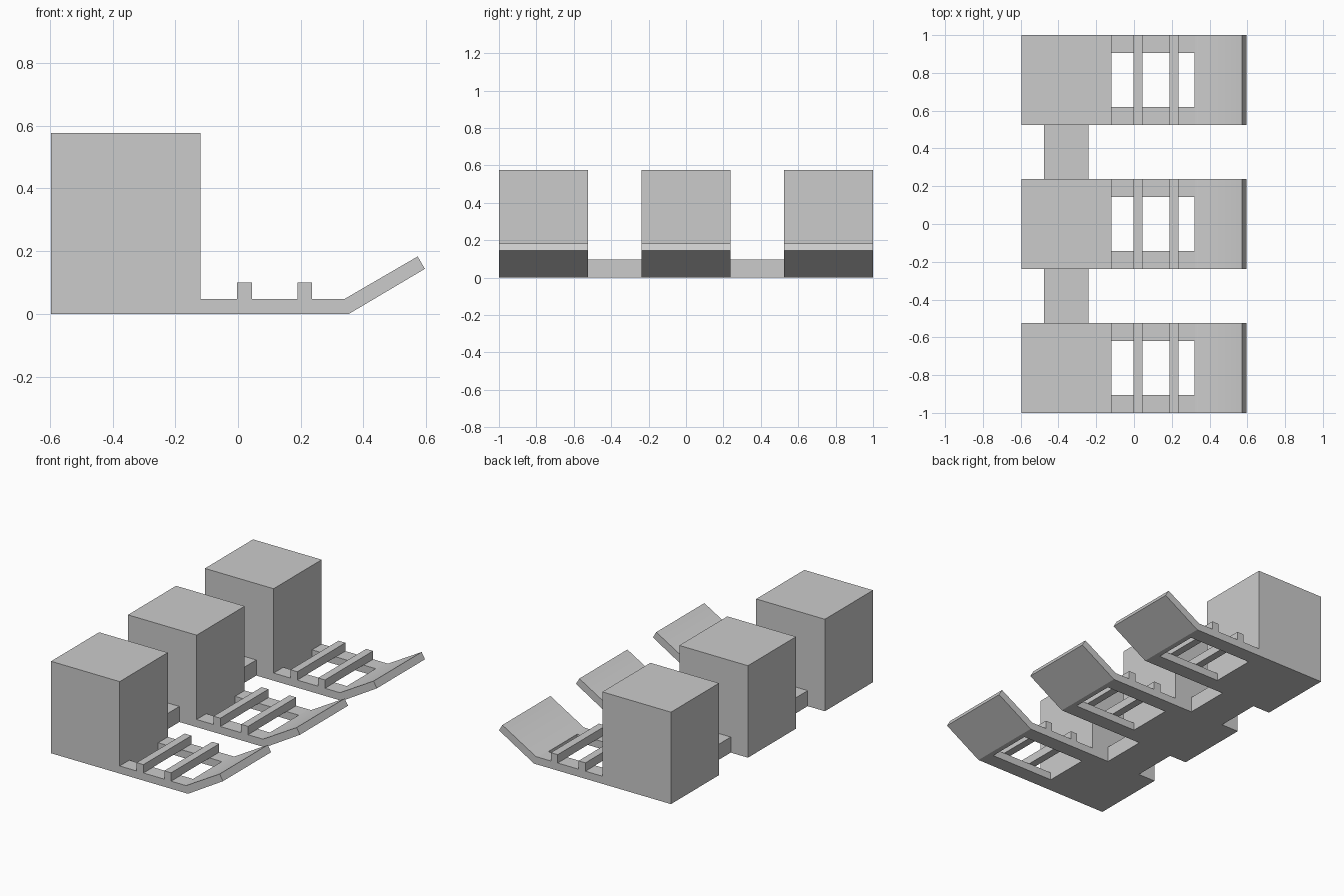
import bpy
import bmesh
import math

default = bpy.data.objects.get("Cube")
if default:
    bpy.data.objects.remove(default, do_unlink=True)

grey = bpy.data.materials.new("plain_grey")
grey.use_nodes = True
grey.diffuse_color = (0.6, 0.6, 0.6, 1)
grey.node_tree.nodes["Principled BSDF"].inputs["Base Color"].default_value = (0.6, 0.6, 0.6, 1)

U = 1 / 21              # base thickness, the unit of the design
HALF = 5 * U            # half width of one unit
PITCH = 16 * U          # spacing between units
BACK, WALL = -0.596, -0.12
WINDOW_END = 0.321


def extrude(name, profile, y0, y1):
    """Extrude an XZ profile along y into a solid."""
    bm = bmesh.new()
    face = bm.faces.new([bm.verts.new((x, y0, z)) for x, z in profile])
    moved = bmesh.ops.extrude_face_region(bm, geom=[face])["geom"]
    verts = [v for v in moved if isinstance(v, bmesh.types.BMVert)]
    bmesh.ops.translate(bm, verts=verts, vec=(0, y1 - y0, 0))
    bmesh.ops.recalc_face_normals(bm, faces=bm.faces)
    mesh = bpy.data.meshes.new(name)
    bm.to_mesh(mesh)
    bm.free()
    mesh.materials.append(grey)
    obj = bpy.data.objects.new(name, mesh)
    bpy.context.collection.objects.link(obj)
    return obj


def box(name, x0, x1, y0, y1, z0, z1):
    return extrude(name, [(x0, z0), (x1, z0), (x1, z1), (x0, z1)], y0, y1)


def smooth(obj, degrees):
    bpy.ops.object.select_all(action="DESELECT")
    obj.select_set(True)
    bpy.context.view_layer.objects.active = obj
    bpy.ops.object.shade_smooth_by_angle(angle=math.radians(degrees))


def drill(obj, y):
    """Cut the round blind socket down from the top of a block."""
    bpy.ops.mesh.primitive_cylinder_add(vertices=64, radius=2 * U, depth=10 * U,
                                        location=((BACK + WALL) / 2, y, 7.05 * U))
    cutter = bpy.context.object
    cutter.name = "socket_cutter"
    cutter.data.materials.append(grey)
    mod = obj.modifiers.new("socket", "BOOLEAN")
    mod.operation = "DIFFERENCE"
    mod.solver = "EXACT"
    mod.object = cutter
    bpy.ops.object.select_all(action="DESELECT")
    obj.select_set(True)
    bpy.context.view_layer.objects.active = obj
    bpy.ops.object.modifier_apply(modifier=mod.name)
    bpy.data.objects.remove(cutter, do_unlink=True)
    smooth(obj, 30)


ramp_profile = [(WINDOW_END, 0), (0.354, 0), (0.596, 0.1435),
                (0.573, 0.183), (0.34, U), (WINDOW_END, U)]

for label, y in (("front", -PITCH), ("middle", 0), ("rear", PITCH)):
    # Tall block with socket
    drill(box(label + "_block", BACK, WALL, y - HALF, y + HALF, 0, 12.1 * U), y)

    # Side rails framing the open window
    for side, s in (("near", -1), ("far", 1)):
        edges = sorted((y + s * HALF, y + s * 3 * U))
        box(f"{label}_{side}_rail", WALL, WINDOW_END, *edges, 0, U)

    # Raised crossbars resting on the rails
    for n, x in (("inner", -0.003), ("outer", 0.189)):
        box(f"{label}_{n}_crossbar", x, x + U, y - HALF, y + HALF, U, 2.1 * U)

    # Upturned lip
    smooth(extrude(label + "_lip", ramp_profile, y - HALF, y + HALF), 30.4)

# Low links joining neighbouring blocks
for label, s in (("front", -1), ("rear", 1)):
    ends = sorted((s * HALF, s * (PITCH - HALF)))
    box(label + "_link", -0.477, -0.24, *ends, 0, 2.05 * U)
